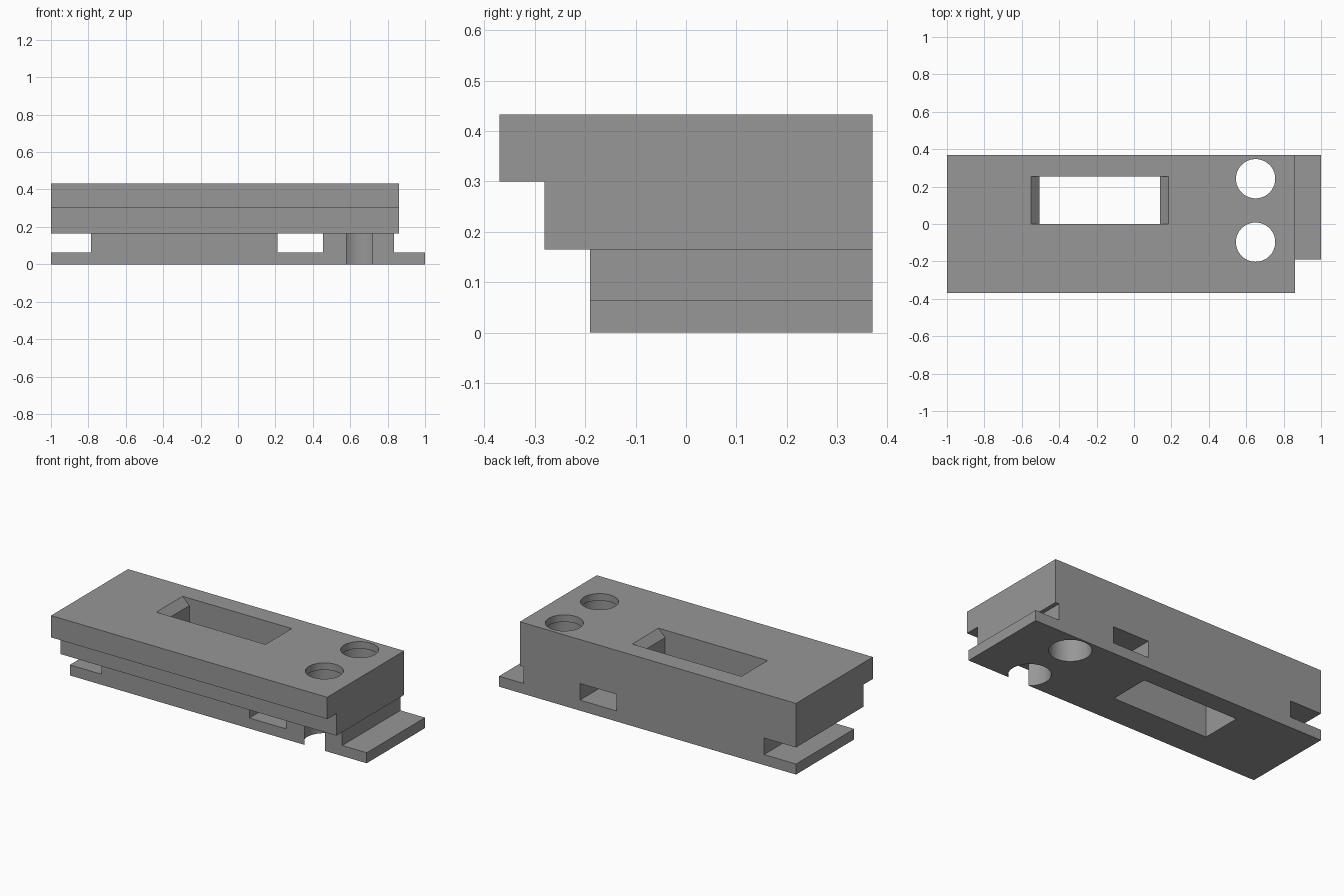
import bpy, bmesh, math
from mathutils import Vector

if "Cube" in bpy.data.objects:
    bpy.data.objects.remove(bpy.data.objects["Cube"])

grey = bpy.data.materials.new("plain_grey")
grey.diffuse_color = (0.31, 0.31, 0.31, 1)
grey.use_nodes = True
grey.node_tree.nodes["Principled BSDF"].inputs["Base Color"].default_value = grey.diffuse_color


def prism(name, pts, axis, a, b):
    """Extrude a 2D outline along axis from a to b ('x': yz outline, 'y': xz, 'z': xy)."""
    place = {'x': lambda p: (a, p[0], p[1]),
             'y': lambda p: (p[0], a, p[1]),
             'z': lambda p: (p[0], p[1], a)}[axis]
    bm = bmesh.new()
    face = bm.faces.new([bm.verts.new(place(p)) for p in pts])
    ext = bmesh.ops.extrude_face_region(bm, geom=[face])
    step = Vector([(b - a) if axis == k else 0 for k in 'xyz'])
    bmesh.ops.translate(bm, vec=step, verts=[v for v in ext['geom']
                                             if isinstance(v, bmesh.types.BMVert)])
    bmesh.ops.recalc_face_normals(bm, faces=bm.faces)
    mesh = bpy.data.meshes.new(name)
    bm.to_mesh(mesh)
    bm.free()
    mesh.materials.append(grey)
    ob = bpy.data.objects.new(name, mesh)
    bpy.context.collection.objects.link(ob)
    return ob


def rect(x0, x1, z0, z1):
    return [(x0, z0), (x1, z0), (x1, z1), (x0, z1)]


def circle(cx, cy, r, n=64):
    return [(cx + r * math.cos(2 * math.pi * i / n),
             cy + r * math.sin(2 * math.pi * i / n)) for i in range(n)]


TOP, SHELF, LEDGE, PLATE = 0.433, 0.30, 0.165, 0.064

# Stepped block, overhanging towards the front
body = prism("stepped_block", [(-0.19, 0), (0.37, 0), (0.37, TOP), (-0.37, TOP),
                               (-0.37, SHELF), (-0.281, SHELF),
                               (-0.281, LEDGE), (-0.19, LEDGE)], 'x', -1, 1)

cutters = [
    # End step that leaves the base plate sticking out, with its undercut
    prism("end_cut", [(0.835, PLATE), (1.1, PLATE), (1.1, 0.6), (0.86, 0.6),
                      (0.86, LEDGE), (0.835, LEDGE)], 'y', -0.6, 0.6),
    # Cross channels above the base plate
    prism("left_channel", rect(-1.1, -0.785, PLATE, LEDGE), 'y', -0.25, 0.6),
    prism("middle_channel", rect(0.21, 0.455, PLATE, LEDGE), 'y', -0.25, 0.6),
    # Window with chamfered ends
    prism("window", [(-0.505, -0.1), (0.14, -0.1), (0.14, TOP - 0.045), (0.185, TOP),
                     (0.185, 0.6), (-0.55, 0.6), (-0.55, TOP),
                     (-0.505, TOP - 0.045)], 'y', 0.0, 0.253),
]
# Round holes, wider below a thin top lip
for y in (0.242, -0.097):
    cutters.append(prism("bore", circle(0.65, y, 0.116), 'z', -0.1, 0.39))
    cutters.append(prism("lip_hole", circle(0.65, y, 0.105), 'z', 0.3, 0.6))

bpy.context.view_layer.objects.active = body
body.select_set(True)
for c in cutters:
    mod = body.modifiers.new(c.name, 'BOOLEAN')
    mod.operation = 'DIFFERENCE'
    mod.solver = 'EXACT'
    mod.object = c
    bpy.ops.object.modifier_apply(modifier=mod.name)
for c in cutters:
    bpy.data.objects.remove(c)

bpy.ops.object.shade_smooth_by_angle(angle=math.radians(30))
